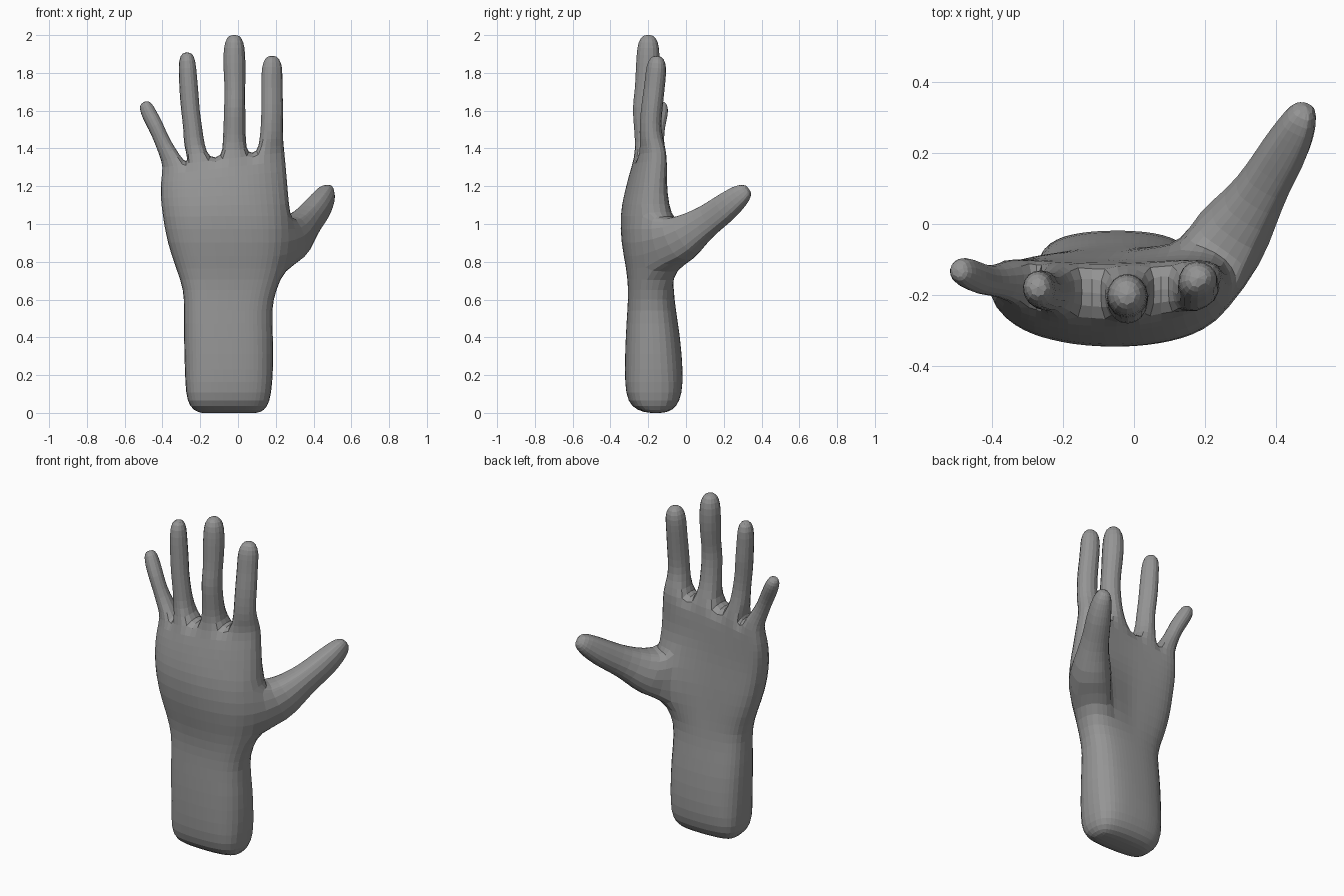
import bpy, bmesh
from mathutils import Vector

if "Cube" in bpy.data.objects:
    bpy.data.objects.remove(bpy.data.objects["Cube"])

# Column positions across the hand: two columns per finger, one per gap
COLS = [0, .08, .16, .20, .285, .37, .49, .595, .70, .79, .89, 1]
N = len(COLS)

# Sections: z, x min, x max, y front, y back, edge thickness, bow, thenar, tilt
SECTIONS = [
    (0.00, -.21, .12, -.22, -.10, .6, 0, 0, 0),
    (0.03, -.26, .16, -.29, -.05, .6, 0, 0, 0),
    (0.10, -.28, .18, -.32, -.02, .6, 0, 0, 0),
    (0.22, -.285, .19, -.325, -.015, .5, 0, 0, 0),
    (0.40, -.29, .19, -.32, -.03, .5, 0, 0, 0),
    (0.55, -.29, .18, -.31, -.055, .5, 0, 0, 0),
    (0.65, -.29, .205, -.305, -.065, .5, 0, 0, 0),
    (0.76, -.33, .25, -.315, -.075, .5, .02, .04, 0),
    (0.90, -.38, .285, -.345, -.085, .5, .03, .06, 0),
    (1.05, -.405, .28, -.35, -.10, .5, .04, .03, 0),
    (1.15, -.415, .27, -.33, -.105, .5, .045, 0, .01),
    (1.25, -.415, .26, -.305, -.11, .55, .045, 0, .03),
    (1.345, -.40, .25, -.275, -.115, .6, .045, 0, .04),
]

bm = bmesh.new()


def section(z, x0, x1, yf, yb, edge, bow, thenar, tilt):
    """One closed ring: front row, right middle, back row, left middle."""
    mid, half = (yf + yb) / 2, (yb - yf) / 2
    cx, hx = (x0 + x1) / 2, (x1 - x0) / 2

    def point(t, side):
        u = 2 * t - 1
        h = edge + (1 - edge) * max(0, 1 - abs(u) ** 2.4) ** .6
        x = cx + hx * u * (.95 if side else 1)
        y = mid + bow * u * u + side * half * h
        if side > 0:
            y += thenar * max(0, u)
        return bm.verts.new((x, y, z + tilt * u))

    return ([point(t, -1) for t in COLS] + [point(1, 0)]
            + [point(t, 1) for t in reversed(COLS)] + [point(0, 0)])


def cap(ring, lift):
    """Close a ring with a grid two quads deep; returns face pairs by column."""
    front, back = ring[:N], ring[N + 1:2 * N + 1][::-1]
    mid = [ring[-1]]
    for f, b in zip(front[1:-1], back[1:-1]):
        mid.append(bm.verts.new((f.co + b.co) / 2 + Vector((0, 0, lift))))
    mid.append(ring[N])
    return [[bm.faces.new((a[i], a[i + 1], b[i + 1], b[i]))
             for a, b in ((front, mid), (mid, back))] for i in range(N - 1)]


def grow(faces, path):
    """Replace a patch of faces with a tube along path of (x, y, z, radius)."""
    chosen = set(faces)
    link = {}
    for f in faces:
        for loop in f.loops:
            if sum(g in chosen for g in loop.edge.link_faces) == 1:
                link[loop.vert] = loop.link_loop_next.vert
    ring = [next(iter(link))]
    while link[ring[-1]] is not ring[0]:
        ring.append(link[ring[-1]])
    centre = sum((v.co for v in ring), Vector()) / len(ring)
    spokes = [v.co - centre for v in ring]
    bmesh.ops.delete(bm, geom=faces, context='FACES')
    pts = [Vector(p[:3]) for p in path]
    for i, p in enumerate(pts):
        axis = (pts[min(i + 1, len(pts) - 1)] - pts[max(i - 1, 0)]).normalized()
        new = []
        for s in spokes:
            d = (s - axis * s.dot(axis)).normalized()
            new.append(bm.verts.new(p + d * path[i][3] * 1.07))
        for k in range(len(ring)):
            j = (k + 1) % len(ring)
            bm.faces.new((ring[k], ring[j], new[j], new[k]))
        ring = new
    bm.faces.new(ring)


# Forearm and palm
rings = [section(*s) for s in SECTIONS]
wall = []
for a, b in zip(rings, rings[1:]):
    wall.append([bm.faces.new((a[i], a[(i + 1) % len(a)], b[(i + 1) % len(a)], b[i]))
                 for i in range(len(a))])
cap(rings[0], 0)
top = cap(rings[-1], .015)
bmesh.ops.recalc_face_normals(bm, faces=bm.faces)

# Fingers, each with its first column and its path
FINGERS = [
    (0, [(-.372, -.16, 1.38, .05), (-.405, -.16, 1.45, .042), (-.435, -.155, 1.52, .044),
         (-.468, -.14, 1.58, .044), (-.488, -.132, 1.625, .039), (-.497, -.13, 1.648, .02)]),
    (3, [(-.233, -.185, 1.42, .06), (-.238, -.19, 1.50, .054), (-.252, -.19, 1.60, .053),
         (-.258, -.185, 1.68, .055), (-.265, -.185, 1.78, .052), (-.27, -.18, 1.87, .05),
         (-.27, -.178, 1.912, .025)]),
    (6, [(-.02, -.205, 1.44, .065), (-.018, -.215, 1.52, .061), (-.018, -.225, 1.62, .06),
         (-.016, -.215, 1.70, .056), (-.018, -.205, 1.80, .062), (-.02, -.20, 1.90, .062),
         (-.02, -.20, 1.965, .054), (-.02, -.20, 2.004, .027)]),
    (9, [(.175, -.185, 1.45, .064), (.178, -.19, 1.53, .059), (.18, -.18, 1.63, .06),
         (.178, -.168, 1.72, .057), (.178, -.16, 1.80, .058), (.18, -.155, 1.855, .052),
         (.18, -.153, 1.893, .025)]),
]
for first, path in FINGERS:
    grow(top[first] + top[first + 1], path)

# Thumb, out of the side and heel of the palm
patch = [f for row in wall[7:9] for f in row[N - 1:N + 3]]
grow(patch, [(.275, -.035, .915, .125), (.335, .05, .975, .092), (.38, .13, 1.03, .077),
             (.425, .205, 1.085, .074), (.457, .265, 1.135, .062),
             (.475, .305, 1.168, .05), (.485, .332, 1.188, .025)])
bmesh.ops.recalc_face_normals(bm, faces=bm.faces)

mesh = bpy.data.meshes.new("hand")
bm.to_mesh(mesh)
bm.free()
hand = bpy.data.objects.new("hand", mesh)
bpy.context.collection.objects.link(hand)
rounding = hand.modifiers.new("rounding", 'SUBSURF')
rounding.levels = rounding.render_levels = 1

# Plain grey
grey = bpy.data.materials.new("grey")
grey.use_nodes = True
colour = (.3, .3, .3, 1)
grey.diffuse_color = colour
grey.node_tree.nodes["Principled BSDF"].inputs["Base Color"].default_value = colour
mesh.materials.append(grey)
